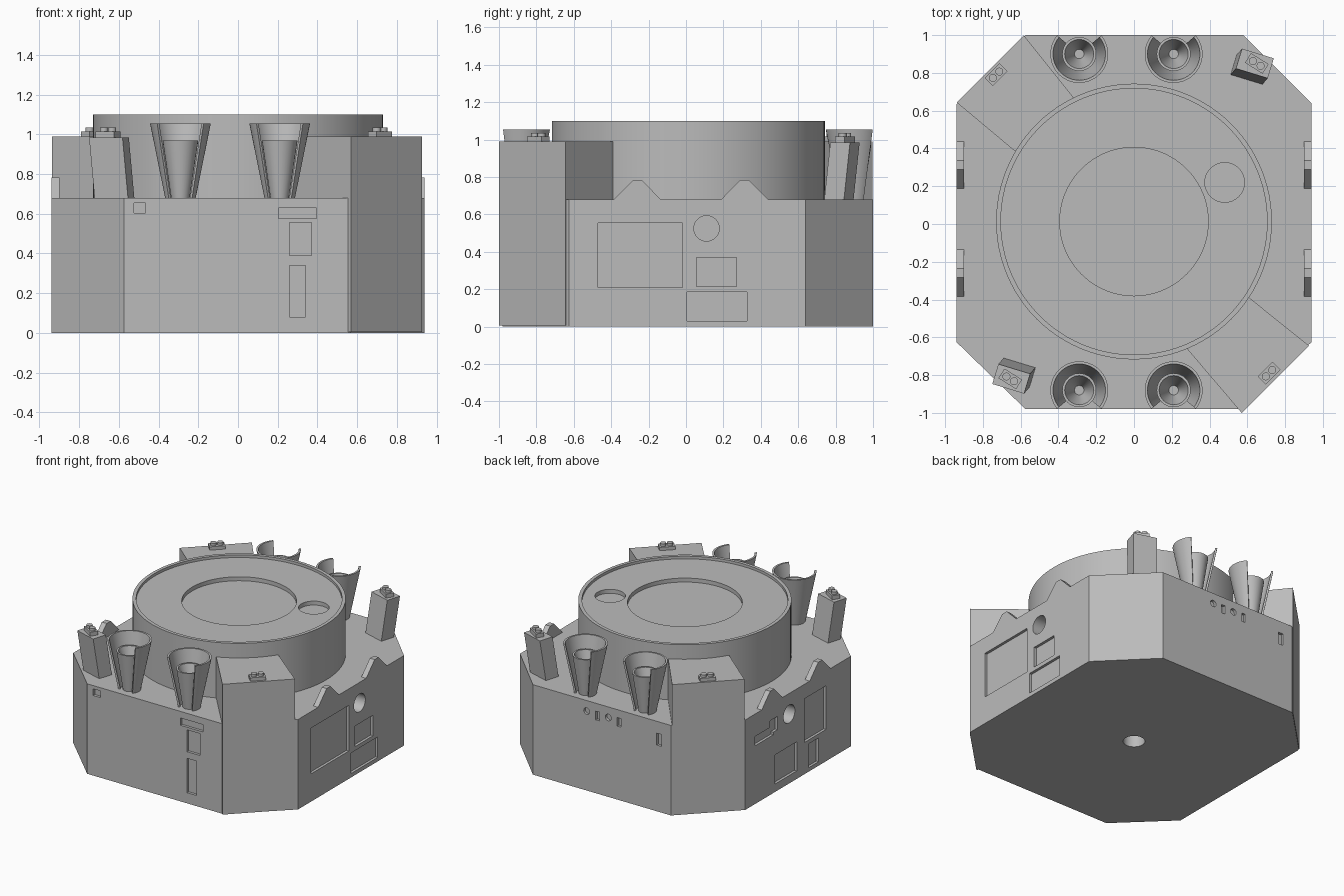
import bpy, bmesh, math
from mathutils import Matrix, Vector

if "Cube" in bpy.data.objects:
    bpy.data.objects.remove(bpy.data.objects["Cube"], do_unlink=True)

GREY = (0.5, 0.5, 0.5, 1)
mat = bpy.data.materials.new("plain grey")
mat.use_nodes = True
mat.diffuse_color = GREY
mat.node_tree.nodes["Principled BSDF"].inputs["Base Color"].default_value = GREY


def make(name, bm, smooth=False):
    bmesh.ops.recalc_face_normals(bm, faces=bm.faces)
    me = bpy.data.meshes.new(name)
    bm.to_mesh(me)
    bm.free()
    ob = bpy.data.objects.new(name, me)
    bpy.context.collection.objects.link(ob)
    me.materials.append(mat)
    if smooth:
        shade(ob)
    return ob


def activate(ob):
    bpy.ops.object.select_all(action='DESELECT')
    ob.select_set(True)
    bpy.context.view_layer.objects.active = ob


def shade(ob):
    activate(ob)
    bpy.ops.object.shade_smooth_by_angle(angle=math.radians(30))


def prism(bm, base, offset):
    """Extrude a flat outline along an offset."""
    face = bm.faces.new([bm.verts.new(p) for p in base])
    res = bmesh.ops.extrude_face_region(bm, geom=[face], use_keep_orig=True)
    moved = [v for v in res["geom"] if isinstance(v, bmesh.types.BMVert)]
    bmesh.ops.translate(bm, verts=moved, vec=offset)


def box(bm, lo, hi):
    mid = [(a + b) / 2 for a, b in zip(lo, hi)]
    size = [b - a for a, b in zip(lo, hi)]
    bmesh.ops.create_cube(bm, size=1, matrix=Matrix.Translation(mid) @ Matrix.Diagonal((*size, 1)))


def cylinder(bm, centre, radius, depth, axis='Z', sides=32):
    turn = {'X': Matrix.Rotation(math.pi / 2, 4, 'Y'),
            'Y': Matrix.Rotation(math.pi / 2, 4, 'X'), 'Z': Matrix()}[axis]
    bmesh.ops.create_cone(bm, cap_ends=True, segments=sides, radius1=radius, radius2=radius,
                          depth=depth, matrix=Matrix.Translation(centre) @ turn)


def lathe(bm, profile, centre, steps, start=0.0, sweep=math.tau):
    """Spin an (r, z) profile; a partial sweep gets capped ends."""
    full = sweep > 6.28
    rings = []
    for i in range(steps if full else steps + 1):
        a = start + sweep * i / steps
        rings.append([bm.verts.new((centre[0] + r * math.cos(a), centre[1] + r * math.sin(a), z))
                      for r, z in profile])
    n = len(profile)
    for i in range(steps):
        p, q = rings[i], rings[(i + 1) % len(rings)]
        for k in range(n):
            j = (k + 1) % n
            bm.faces.new((p[k], q[k], q[j], p[j]))
    if not full:
        bm.faces.new(rings[0])
        bm.faces.new(rings[-1])
    bmesh.ops.remove_doubles(bm, verts=bm.verts, dist=1e-5)


def carve(ob, bm):
    cutter = make("cutter", bm)
    cutter.hide_render = True
    mod = ob.modifiers.new("carve", 'BOOLEAN')
    mod.operation, mod.solver, mod.use_self, mod.object = 'DIFFERENCE', 'EXACT', True, cutter
    activate(ob)
    bpy.ops.object.modifier_apply(modifier=mod.name)
    bpy.data.objects.remove(cutter, do_unlink=True)


# Octagonal body
FRONT, BACK, SIDE, DECK = -0.98, 1.0, 0.94, 0.68
outline = [(-0.575, FRONT), (0.565, FRONT), (SIDE, -0.625), (SIDE, 0.64),
           (0.58, BACK), (-0.575, BACK), (-SIDE, 0.635), (-SIDE, -0.625)]
bm = bmesh.new()
prism(bm, [(x, y, 0) for x, y in outline], (0, 0, DECK))
body = make("body", bm)

# Recessed panels: (low, high, bottom, top) on each face
D = 0.02
bm = bmesh.new()
for a, b, z0, z1 in [(-0.525, -0.465, 0.605, 0.655), (0.205, 0.395, 0.575, 0.63),
                     (0.26, 0.37, 0.39, 0.555), (0.26, 0.34, 0.08, 0.34)]:
    box(bm, (a, FRONT - 0.1, z0), (b, FRONT + D, z1))
for a, b, z0, z1 in [(0.025, 0.055, 0.555, 0.62), (-0.155, -0.125, 0.555, 0.62),
                     (-0.495, -0.455, 0.5, 0.59)]:
    box(bm, (a, BACK - D, z0), (b, BACK + 0.1, z1))
for x in (0.13, -0.05):
    cylinder(bm, (x, BACK, 0.6), 0.025, 2 * D, 'Y', 16)
for a, b, z0, z1 in [(-0.47, -0.02, 0.21, 0.555), (0.055, 0.27, 0.215, 0.37),
                     (0.005, 0.325, 0.03, 0.185)]:
    box(bm, (SIDE - D, a, z0), (SIDE + 0.1, b, z1))
for a, b, z0, z1 in [(-0.33, -0.07, 0.24, 0.57), (0.3, 0.52, 0.44, 0.51), (0.25, 0.34, 0.46, 0.56),
                     (0.02, 0.28, 0.06, 0.28), (-0.24, -0.12, 0.03, 0.21)]:
    box(bm, (-SIDE - 0.1, a, z0), (-SIDE + D, b, z1))
# Round ports on both sides and underneath
for s in (-1, 1):
    cylinder(bm, (s * SIDE, 0.11, 0.525), 0.068, 0.5, 'X')
cylinder(bm, (0, 0, 0), 0.075, 0.4)
carve(body, bm)
shade(body)

# Tall corner blocks
blocks = {"front_corner_block": [(0.57, -1.0), (0.927, -0.645), (0.61, -0.39), (0.28, -0.66)],
          "back_corner_block": [(-0.583, 0.998), (-0.938, 0.643), (-0.63, 0.385), (-0.32, 0.67)]}
for name, pts in blocks.items():
    bm = bmesh.new()
    prism(bm, [(x, y, 0.005) for x, y in pts], (0, 0, 0.985))
    make(name, bm)

# Round drum with a rim, a shallow centre dish and a small round recess
C = (0, 0.013)
bm = bmesh.new()
lathe(bm, [(0, 0.66), (0.73, 0.66), (0.73, 1.1), (0.705, 1.1), (0.705, 1.08),
           (0.393, 1.08), (0.393, 1.05), (0, 1.05)], C, 96)
drum = make("drum", bm)
bm = bmesh.new()
cylinder(bm, (0.48, 0.22, 1.1), 0.105, 0.1)
carve(drum, bm)
shade(drum)

# Open-sided cones with a nozzle cup inside, in pairs at front and back
GAP = math.radians(50)
for end, y, facing in (("front", -0.88, -math.pi / 2), ("back", 0.9, math.pi / 2)):
    for side, x in (("right", -0.29), ("left", 0.21)):
        bm = bmesh.new()
        lathe(bm, [(0.075, 0.67), (0.153, 1.055), (0.139, 1.055), (0.061, 0.67)],
              (x, y), 40, facing + GAP, math.tau - 2 * GAP)
        make(f"{end}_{side}_cone", bm, True)
        bm = bmesh.new()
        lathe(bm, [(0, 0.67), (0.045, 0.67), (0.09, 0.97), (0.077, 0.97), (0.025, 0.8), (0, 0.8)],
              (x, y), 32)
        make(f"{end}_{side}_nozzle", bm, True)

# Leaning corner posts
tops = {"front_post": Vector((-0.65, -0.82, 0.985)), "back_post": Vector((0.64, 0.85, 0.985))}
turn = Matrix.Rotation(math.radians(-17), 3, 'Z')
for name, top in tops.items():
    s = -1 if top.x < 0 else 1
    bm = bmesh.new()
    base = [top + turn @ Vector((a * 0.088, b * 0.055, 0))
            for a, b in ((-1, -1), (1, -1), (1, 1), (-1, 1))]
    prism(bm, base, (-s * 0.03, -s * 0.035, -0.33))
    make(name, bm)

# Small connector plates with two studs each
spots = {"front_post": (-0.655, -0.82, -32), "back_post": (0.65, 0.85, -32),
         "front_block": (0.715, -0.79, 45), "back_block": (-0.73, 0.79, 45)}
for name, (x, y, deg) in spots.items():
    bm = bmesh.new()
    box(bm, (-0.055, -0.03, -0.02), (0.055, 0.03, 0.025))
    for dx in (-0.024, 0.024):
        cylinder(bm, (dx, 0, 0.03), 0.021, 0.03, sides=16)
    bm.transform(Matrix.Translation((x, y, 0.99)) @ Matrix.Rotation(math.radians(deg), 4, 'Z'))
    make(name + "_connector", bm, True)

# Tapered ridges along both side edges
for side, x in (("right", -SIDE), ("left", SIDE - 0.04)):
    for end, y in (("front", -0.26), ("back", 0.313)):
        bm = bmesh.new()
        prism(bm, [(x, y + dy, z) for dy, z in ((-0.127, DECK - 0.002), (-0.024, 0.783),
                                                (0.024, 0.783), (0.127, DECK - 0.002))], (0.04, 0, 0))
        make(f"{end}_{side}_ridge", bm)
